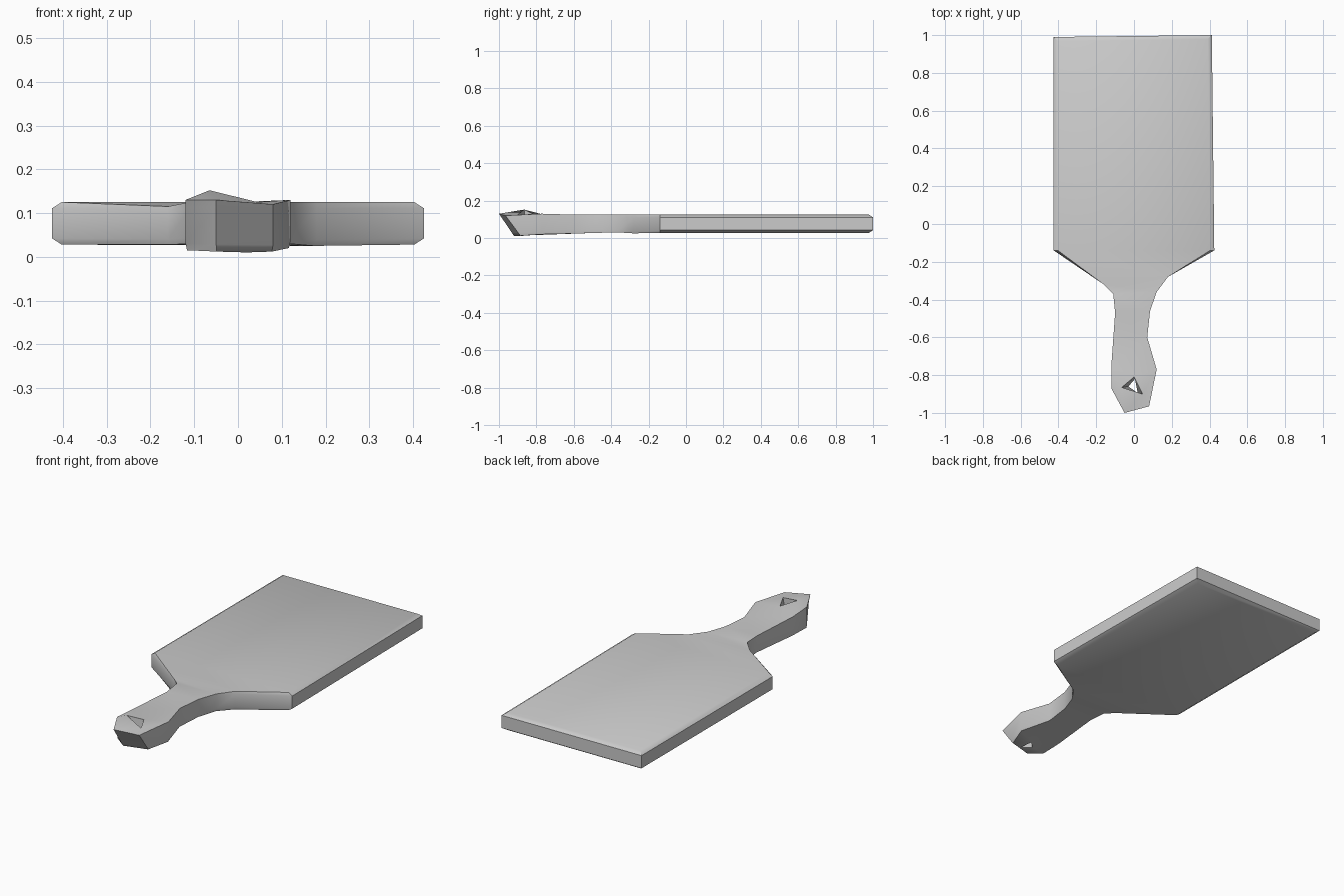
import bpy, bmesh, math
from mathutils import Vector

cube = bpy.data.objects.get("Cube")
if cube:
    bpy.data.objects.remove(cube, do_unlink=True)

grey = bpy.data.materials.new("plain grey")
grey.use_nodes = True
grey.diffuse_color = (0.6, 0.6, 0.6, 1)
grey.node_tree.nodes["Principled BSDF"].inputs["Base Color"].default_value = (0.6, 0.6, 0.6, 1)

TOP, BOTTOM = 0.125, 0.028

# Board: four corners with softly chamfered rims
board = [(-0.425, -0.14), (0.425, -0.14), (0.412, 1.0), (-0.425, 0.99)]
# Neck and handle: x, y, top z, bottom z, from the board's left corner round to its right corner
handle = [(0.18, -0.28, TOP, 0.025), (0.12, -0.36, TOP, 0.03), (0.085, -0.46, TOP, 0.028),
          (0.07, -0.6, TOP, 0.024), (0.12, -0.77, 0.13, 0.02), (0.08, -0.965, 0.12, 0.012),
          (-0.05, -1.0, 0.13, 0.012), (-0.12, -0.87, 0.13, 0.015), (-0.12, -0.75, 0.122, 0.018),
          (-0.1, -0.47, 0.12, 0.028), (-0.11, -0.37, 0.125, 0.03), (-0.16, -0.32, 0.115, 0.028)]
# Hanging hole with a raised lip on one side
hole_top = [(0, -0.81, 0.125), (-0.065, -0.865, 0.152), (0.045, -0.9, 0.125)]
hole_bottom = [(0.005, -0.82, 0.016), (-0.03, -0.86, 0.014), (0.02, -0.895, 0.01)]

bm = bmesh.new()


def ring(points):
    return [bm.verts.new(p) for p in points]


def bridge(a, b):
    n = len(a)
    for i in range(n):
        j = (i + 1) % n
        bm.faces.new((a[i], a[j], b[j], b[i]))


def outline(z_board, inset, level):
    """One full outline ring: neck corner, two rear corners, neck corner, handle."""
    pts = []
    for x, y in board[1:] + board[:1]:
        dx = math.copysign(inset, x)
        dy = inset if y > 0 else 0
        pts.append((x - dx, y - dy, z_board))
    for x, y, top, bottom in reversed(handle):
        z = bottom + (top - bottom) * level
        # the butt end slants inwards towards the underside
        slide = (1 - level) * 0.08 if y < -0.9 else 0
        pts.append((x * (1 - 0.03 * (level < 0.1)), y + slide, z))
    return ring(pts)


def cap(outer, inner):
    """Flat board panel plus a filled handle panel with the hole left open."""
    bm.faces.new(outer[:4])
    loop = [outer[3]] + outer[4:] + [outer[0]]
    edges = []
    for verts in (loop, inner):
        for i, v in enumerate(verts):
            w = verts[(i + 1) % len(verts)]
            edges.append(bm.edges.get((v, w)) or bm.edges.new((v, w)))
    bmesh.ops.triangle_fill(bm, edges=edges, use_beauty=True, normal=Vector((0, 0, 1)))


rings = [outline(BOTTOM, 0.022, 0), outline(0.042, 0, 0.14),
         outline(0.111, 0, 0.86), outline(TOP, 0.022, 1)]
for lower, upper in zip(rings, rings[1:]):
    bridge(lower, upper)
lip, underside = ring(hole_top), ring(hole_bottom)
bridge(lip, underside)
cap(rings[-1], lip)
cap(rings[0], underside)

bmesh.ops.recalc_face_normals(bm, faces=bm.faces)
mesh = bpy.data.meshes.new("paddle_board")
bm.to_mesh(mesh)
bm.free()
mesh.materials.append(grey)
paddle = bpy.data.objects.new("paddle_board", mesh)
bpy.context.collection.objects.link(paddle)

# Soft rims, crisp edges around the outline
bpy.ops.object.select_all(action='DESELECT')
paddle.select_set(True)
bpy.context.view_layer.objects.active = paddle
bpy.ops.object.shade_smooth_by_angle(angle=math.radians(40))
